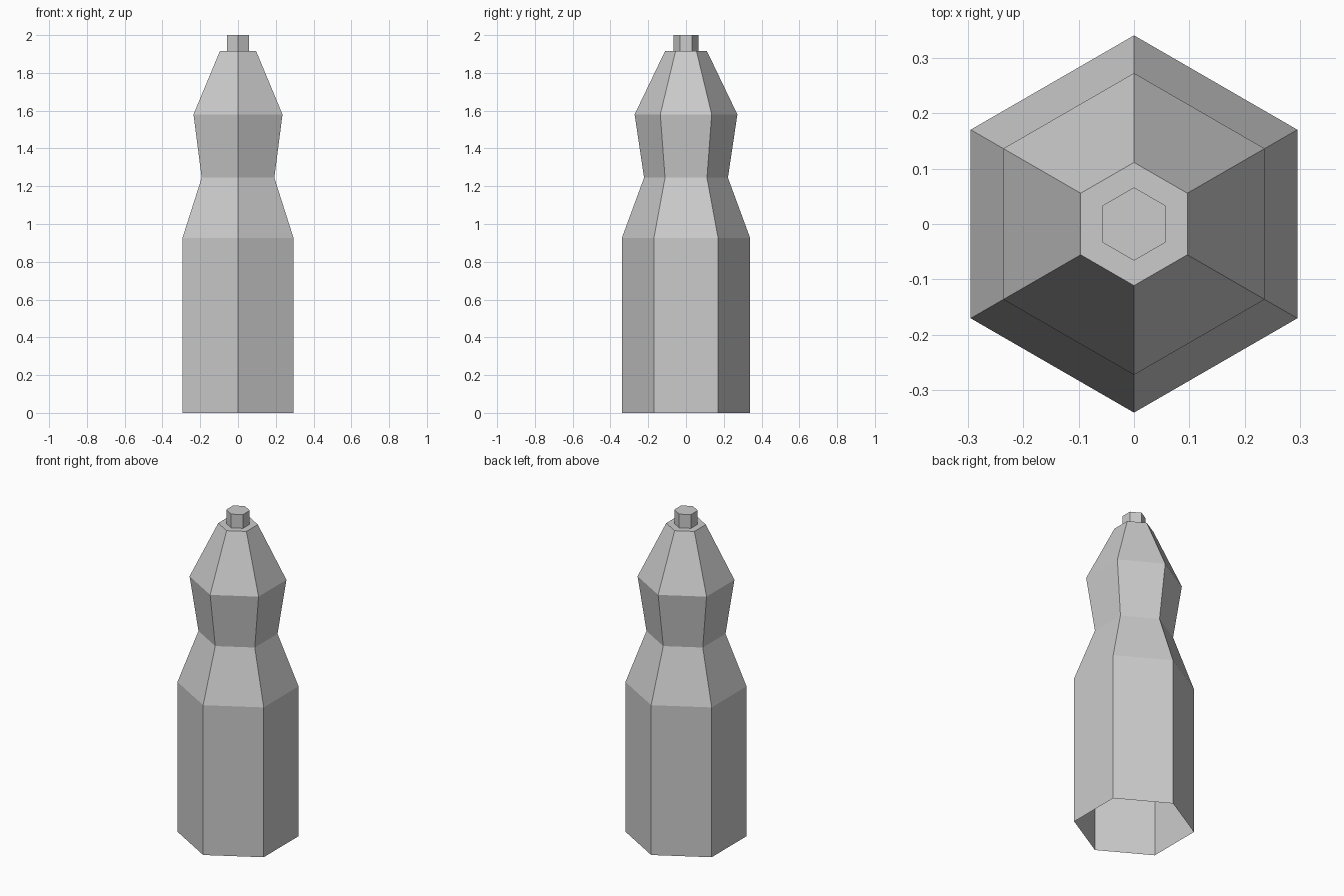
import bpy, bmesh
from math import cos, sin, pi

if "Cube" in bpy.data.objects:
    bpy.data.objects.remove(bpy.data.objects["Cube"])

SIDES = 6


def lathe(name, profile, cap_top=False):
    """Six-sided surface through (radius, z) rings, corners on the y axis."""
    bm = bmesh.new()
    rings = []
    for r, z in profile:
        rings.append([bm.verts.new((r * cos(pi / 2 + 2 * pi * i / SIDES),
                                    r * sin(pi / 2 + 2 * pi * i / SIDES), z))
                      for i in range(SIDES)])
    for a, b in zip(rings, rings[1:]):
        for i in range(SIDES):
            j = (i + 1) % SIDES
            bm.faces.new((a[i], a[j], b[j], b[i]))
    if cap_top:
        bm.faces.new(rings[-1])
    mesh = bpy.data.meshes.new(name)
    bm.to_mesh(mesh)
    bm.free()
    obj = bpy.data.objects.new(name, mesh)
    bpy.context.collection.objects.link(obj)
    return obj


# Bottle body: open underneath, pinched waist, flat shoulder around the cap
lathe("bottle_body", [(0.34, 0), (0.34, 0.925), (0.222, 1.245),
                      (0.272, 1.58), (0.111, 1.915), (0.066, 1.915)])

# Small cap on top
lathe("bottle_cap", [(0.066, 1.915), (0.066, 2.0)], cap_top=True)
